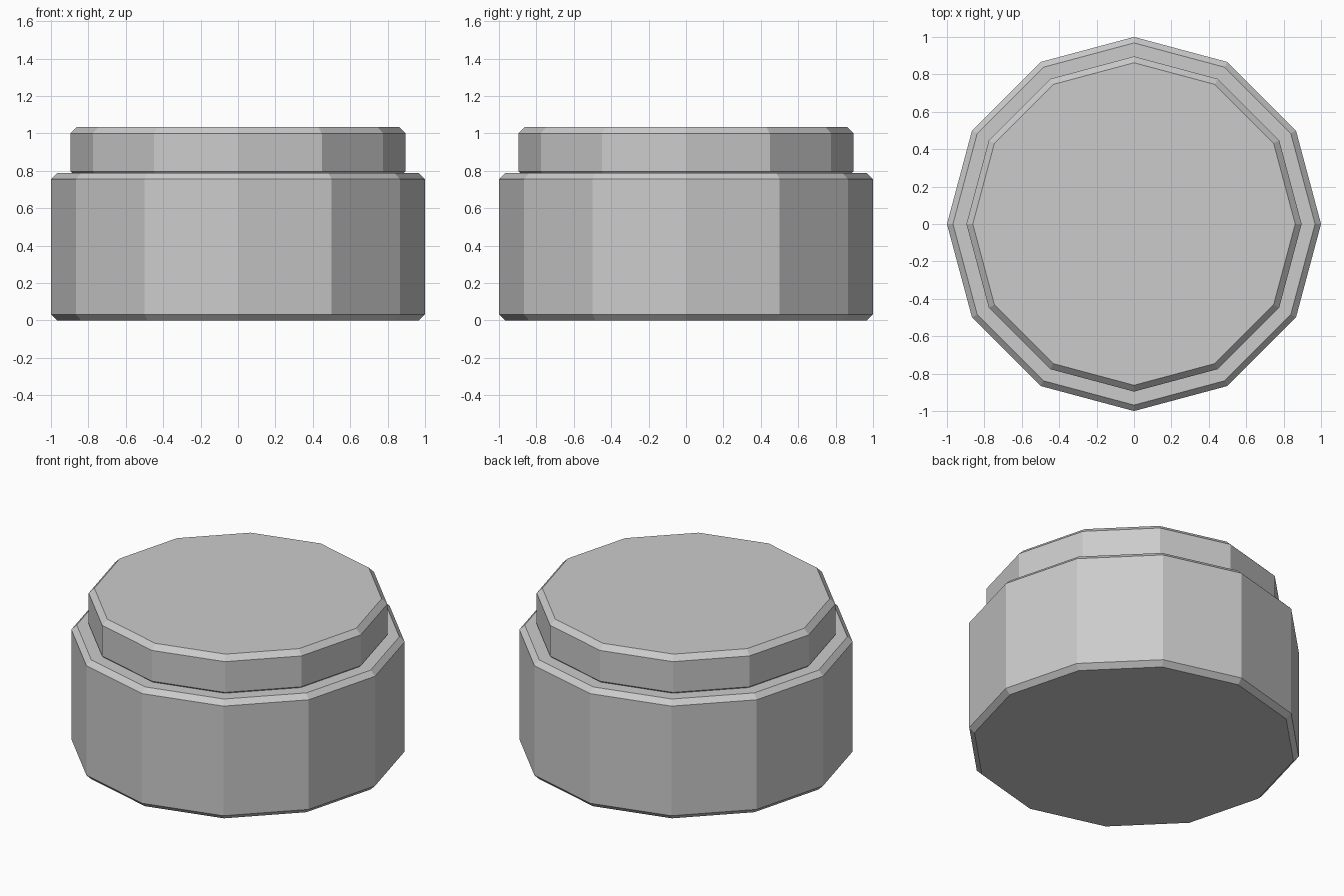
import bpy, bmesh
from math import sin, cos, tau

if "Cube" in bpy.data.objects:
    bpy.data.objects.remove(bpy.data.objects["Cube"])

SIDES = 12


def turned(name, profile):
    """Closed twelve-sided solid from (radius, height) rings, bottom to top."""
    bm = bmesh.new()
    rings = [[bm.verts.new((r * cos(tau * i / SIDES), r * sin(tau * i / SIDES), z))
              for i in range(SIDES)] for r, z in profile]
    for low, high in zip(rings, rings[1:]):
        for i in range(SIDES):
            j = (i + 1) % SIDES
            bm.faces.new((low[i], low[j], high[j], high[i]))
    bm.faces.new(rings[0][::-1])
    bm.faces.new(rings[-1])
    mesh = bpy.data.meshes.new(name)
    bm.to_mesh(mesh)
    bm.free()
    obj = bpy.data.objects.new(name, mesh)
    bpy.context.collection.objects.link(obj)
    return obj


def chamfered_drum(name, radius, bottom, top, chamfer):
    inner = radius - chamfer
    return turned(name, [(inner, bottom), (radius, bottom + chamfer),
                         (radius, top - chamfer), (inner, top)])


# Wide jar body
chamfered_drum("jar_body", 1.0, 0.0, 0.787, 0.032)
# Narrower lid, its lower chamfer sunk into the body
chamfered_drum("jar_lid", 0.896, 0.763, 1.034, 0.034)
